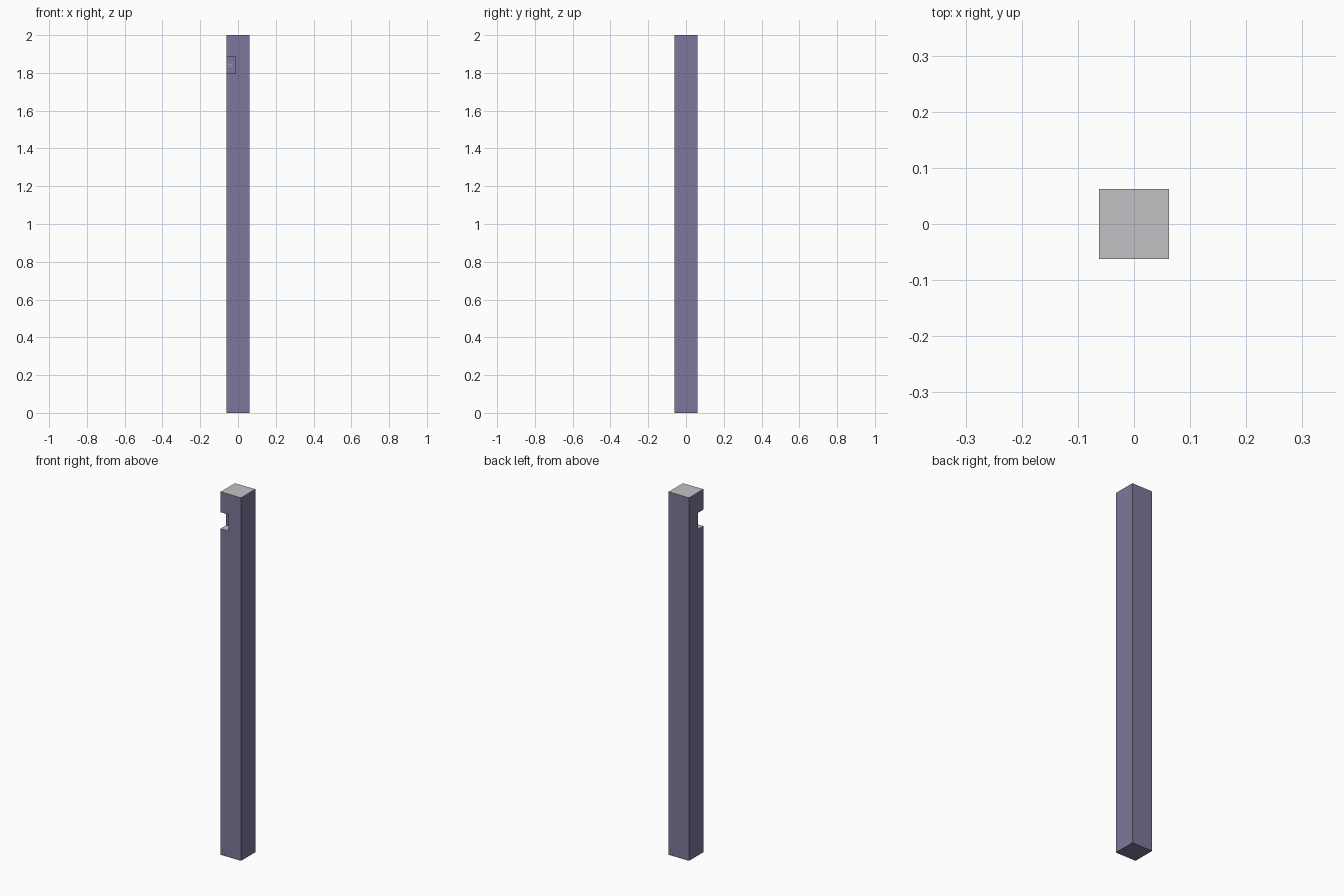
import bpy, bmesh

if "Cube" in bpy.data.objects:
    bpy.data.objects.remove(bpy.data.objects["Cube"])

H = 0.062            # half width of the post
NX, NY = -0.014, -0.014   # inner corner of the notch
Z0, Z1 = 1.797, 1.887     # notch height range


def material(name, rgb):
    m = bpy.data.materials.new(name)
    m.diffuse_color = (*rgb, 1)
    m.use_nodes = True
    m.node_tree.nodes["Principled BSDF"].inputs["Base Color"].default_value = m.diffuse_color
    return m


purple = material("muted purple", (0.205, 0.186, 0.325))
grey = material("light grey", (0.54, 0.54, 0.56))


def box(name, lo, hi, mat):
    bm = bmesh.new()
    bmesh.ops.create_cube(bm, size=1)
    for v in bm.verts:
        v.co = [(a + b) / 2 + c * (b - a) for a, b, c in zip(lo, hi, v.co)]
    me = bpy.data.meshes.new(name)
    bm.to_mesh(me)
    bm.free()
    me.materials.append(mat)
    ob = bpy.data.objects.new(name, me)
    bpy.context.collection.objects.link(ob)
    return ob


# Square post with a corner notch near the top
post = box("post", (-H, -H, 0), (H, H, 2), purple)
cutter = box("notch_cutter", (-0.2, -0.2, Z0), (NX, NY, Z1), purple)
cut = post.modifiers.new("notch", 'BOOLEAN')
cut.object = cutter
cut.solver = 'EXACT'
bpy.context.view_layer.update()
mesh = bpy.data.meshes.new_from_object(
    post.evaluated_get(bpy.context.evaluated_depsgraph_get()))
post.modifiers.clear()
post.data = mesh
bpy.data.objects.remove(cutter)

# Upward faces are light grey, everything else is purple
mesh.materials.clear()
mesh.materials.append(purple)
mesh.materials.append(grey)
for p in mesh.polygons:
    p.material_index = 1 if p.normal.z > 0.5 else 0

# Two small light bars on the back wall of the notch
for i, z in enumerate((1.832, 1.842)):
    box(f"notch_bar_{i + 1}", (-0.052, NY - 0.001, z), (-0.030, NY + 0.002, z + 0.003), grey)
